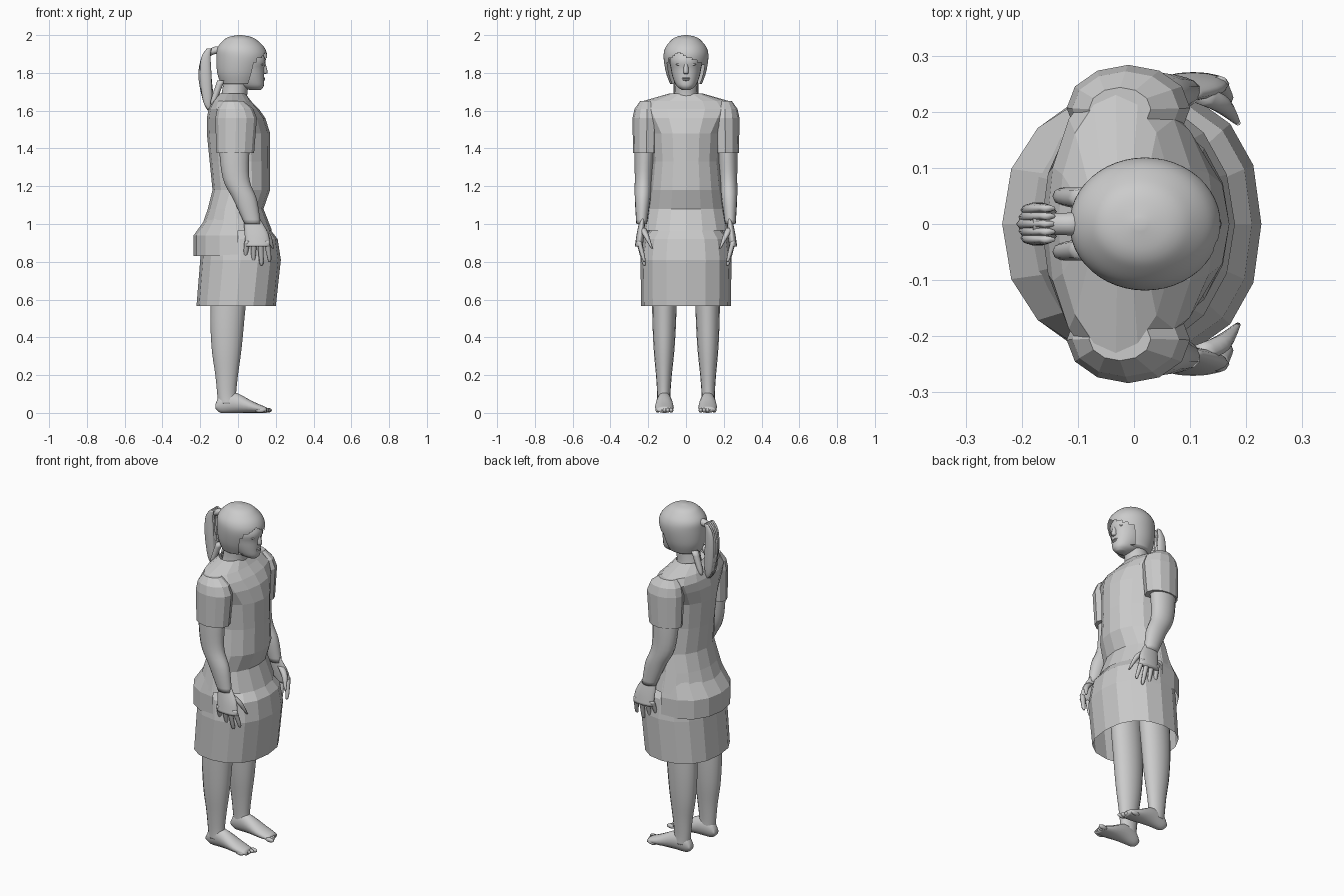
import bpy, bmesh, math
from mathutils import Vector

if "Cube" in bpy.data.objects:
    bpy.data.objects.remove(bpy.data.objects["Cube"], do_unlink=True)

shade = (0.6, 0.6, 0.6, 1)
grey = bpy.data.materials.new("light_grey")
grey.use_nodes = True
grey.diffuse_color = shade
grey.node_tree.nodes["Principled BSDF"].inputs["Base Color"].default_value = shade


def finish(name, bm, smooth, mirror):
    """Turn a bmesh into a named object, mirrored to the other side on request."""
    mesh = bpy.data.meshes.new(name)
    bm.to_mesh(mesh)
    bm.free()
    mesh.materials.append(grey)
    obj = bpy.data.objects.new(name, mesh)
    bpy.context.collection.objects.link(obj)
    for polygon in mesh.polygons:
        polygon.use_smooth = smooth
    if mirror:
        modifier = obj.modifiers.new("mirror", "MIRROR")
        modifier.use_axis = (False, True, False)
    return obj


def refine(rings, steps):
    """Catmull-Rom interpolation between the key rings."""
    padded = [rings[0]] + rings + [rings[-1]]
    result = []
    for before, start, end, after in zip(padded, padded[1:], padded[2:], padded[3:]):
        for step in range(steps):
            t = step / steps
            result.append([q + t / 2 * (r - p + t * (2 * p - 5 * q + 4 * r - s
                                                     + t * (3 * (q - r) + s - p)))
                           for p, q, r, s in zip(before, start, end, after)])
    return result + [rings[-1]]


def rounded(value, power):
    return math.copysign(abs(value) ** (2 / power), value)


def loft(name, rings, ratio=1.0, mid=(0, 0), sides=16, smooth=True, steps=4, power=2.0,
         along_x=False, caps=True, mirror=False, drop=None):
    """Rings are (position, low, high) or also a half width, which otherwise
    follows from the ratio of width to depth; mid is the y of both ends."""
    rings = [r if len(r) > 3 else (*r, (r[2] - r[1]) / 2 * ratio) for r in rings]
    first, last = rings[0][0], rings[-1][0]
    if smooth:
        rings = refine(rings, steps)
    bm = bmesh.new()
    loops = []
    for position, low, high, width in rings:
        centre = mid[0] + (mid[1] - mid[0]) * (position - first) / (last - first)
        loop = []
        for k in range(sides):
            angle = math.tau * k / sides
            u = (low + high) / 2 + (high - low) / 2 * rounded(math.cos(angle), power)
            v = centre + width * rounded(math.sin(angle), power)
            loop.append(bm.verts.new((position, v, u) if along_x else (u, v, position)))
        loops.append(loop)
    for lower, upper in zip(loops, loops[1:]):
        for k in range(sides):
            bm.faces.new((lower[k - 1], lower[k], upper[k], upper[k - 1]))
    if caps:
        bm.faces.new(loops[0])
        bm.faces.new(loops[-1])
    bmesh.ops.recalc_face_normals(bm, faces=bm.faces)
    if drop:
        gone = [face for face in bm.faces if drop(face.calc_center_median())]
        bmesh.ops.delete(bm, geom=gone, context="FACES")
    return finish(name, bm, smooth, mirror)


def blob(name, centre, size, mirror=False):
    """A stretched sphere for small soft details."""
    bm = bmesh.new()
    bmesh.ops.create_uvsphere(bm, u_segments=12, v_segments=8, radius=1)
    bmesh.ops.scale(bm, vec=size, verts=bm.verts)
    bmesh.ops.translate(bm, vec=Vector(centre), verts=bm.verts)
    return finish(name, bm, True, mirror)


# Faceted clothing
loft("skirt", [(.565, -.22, .2), (.81, -.2, .227), (.92, -.19, .21), (1.01, -.14, .14)],
     ratio=1.13, smooth=False, power=2.3, caps=False)
loft("shirt", [(.965, -.2, .18, .23), (1.08, -.16, .135, .205), (1.18, -.135, .17, .19),
               (1.33, -.15, .17, .175), (1.48, -.165, .17, .185), (1.56, -.165, .145, .235),
               (1.61, -.155, .11, .265), (1.65, -.135, .07, .23), (1.69, -.1, .04, .09)],
     smooth=False, caps=False)
loft("shirt_back_hem", [(.83, -.235, .235), (.94, -.235, .235), (1.03, -.17, .17, .215)],
     smooth=False, power=2.2, caps=False, drop=lambda c: c.x > -.04)
loft("sleeve", [(1.375, -.115, .085), (1.56, -.12, .1), (1.61, -.11, .08), (1.65, -.08, .03)],
     ratio=.7, mid=(.21, .205), sides=12, smooth=False, mirror=True)

# Arms and hands
loft("arm", [(1.6, -.09, .05), (1.42, -.1, .06), (1.24, -.08, .06), (1.13, -.025, .1),
             (1, .035, .12)], ratio=.66, mid=(.21, .235), mirror=True)
loft("palm", [(1.03, .03, .115), (.95, .035, .16), (.88, .04, .17)],
     ratio=.32, mid=(.23, .25), mirror=True)
for i, finger in enumerate(("little", "ring", "middle", "index")):
    root, tip = .05 + .034 * i, .04 + .042 * i
    end = .78 + .02 * abs(i - 2)
    loft(finger + "_finger", [(.91, root - .016, root + .016), (end + .02, tip - .011, tip + .011),
                              (end, tip - .005, tip + .005)],
         ratio=.9, mid=(.25, .22), sides=8, mirror=True)
loft("thumb", [(.98, .1, .14), (.94, .14, .175), (.87, .18, .19)],
     ratio=.9, mid=(.23, .18), sides=8, mirror=True)

# Legs and feet
loft("leg", [(.05, -.105, -.005), (.1, -.11, -.01), (.2, -.12, 0), (.35, -.14, .02),
             (.56, -.145, .04), (.95, -.12, .08)], ratio=.7, mid=(.118, .112), mirror=True)
loft("foot", [(-.118, .02, .05, .02), (-.09, 0, .1, .03), (-.02, 0, .11, .04),
              (.08, 0, .06, .05), (.15, 0, .03, .04)], mid=(.116, .114), along_x=True, mirror=True)
for i in range(5):
    blob("toe", (.153 - .009 * i, .078 + .018 * i, .014), (.028, .011, .013), mirror=True)

# Neck, head and face
loft("neck", [(1.64, -.1, .05), (1.7, -.085, .05), (1.8, -.07, .07)], ratio=.92)
loft("head", [(1.71, .06, .12), (1.73, 0, .136), (1.77, -.05, .138), (1.82, -.08, .139),
              (1.88, -.09, .143), (1.97, -.03, .08)], ratio=.73, sides=24, power=2.2)
loft("nose", [(1.795, .13, .14), (1.803, .12, .157), (1.86, .12, .142)], ratio=.8, sides=10)
for part, height, width in (("upper_lip", 1.772, .022), ("lower_lip", 1.763, .018)):
    blob(part, (.135, 0, height), (.009, width, .005))
blob("eye", (.124, .036, 1.845), (.012, .017, .007), mirror=True)


# Hair with an opening for the face, swept across the brow
def face_opening(c):
    brow = 1.905 - abs(c.y + .035) / 2
    return c.z < brow and c.x > .05 + .35 * (c.z - 1.74)


loft("hair", [(1.74, -.09, .1), (1.8, -.11, .13), (1.88, -.115, .154), (1.93, -.11, .142),
              (1.97, -.08, .105), (1.99, -.05, .07), (2, 0, .02)],
     ratio=.88, sides=48, steps=6, drop=face_opening)
loft("ponytail_root", [(-.08, 1.88, 1.93), (-.12, 1.9, 1.94), (-.18, 1.87, 1.91)],
     along_x=True, sides=12)
for i in range(-2, 3):
    bend = .004 * abs(i)
    loft("ponytail_strand", [(1.93, -.165, -.14), (1.88, -.195, -.145), (1.78, -.21 + bend, -.14),
                             (1.65, -.185, -.13 - bend), (1.6 + bend, -.16, -.15)],
         ratio=.45, mid=(.014 * i, .01 * i), sides=10)
loft("nape_lock", [(1.76, -.11, -.07), (1.65, -.145, -.115), (1.63, -.135, -.128)],
     mid=(.045, .05), sides=8, mirror=True)
